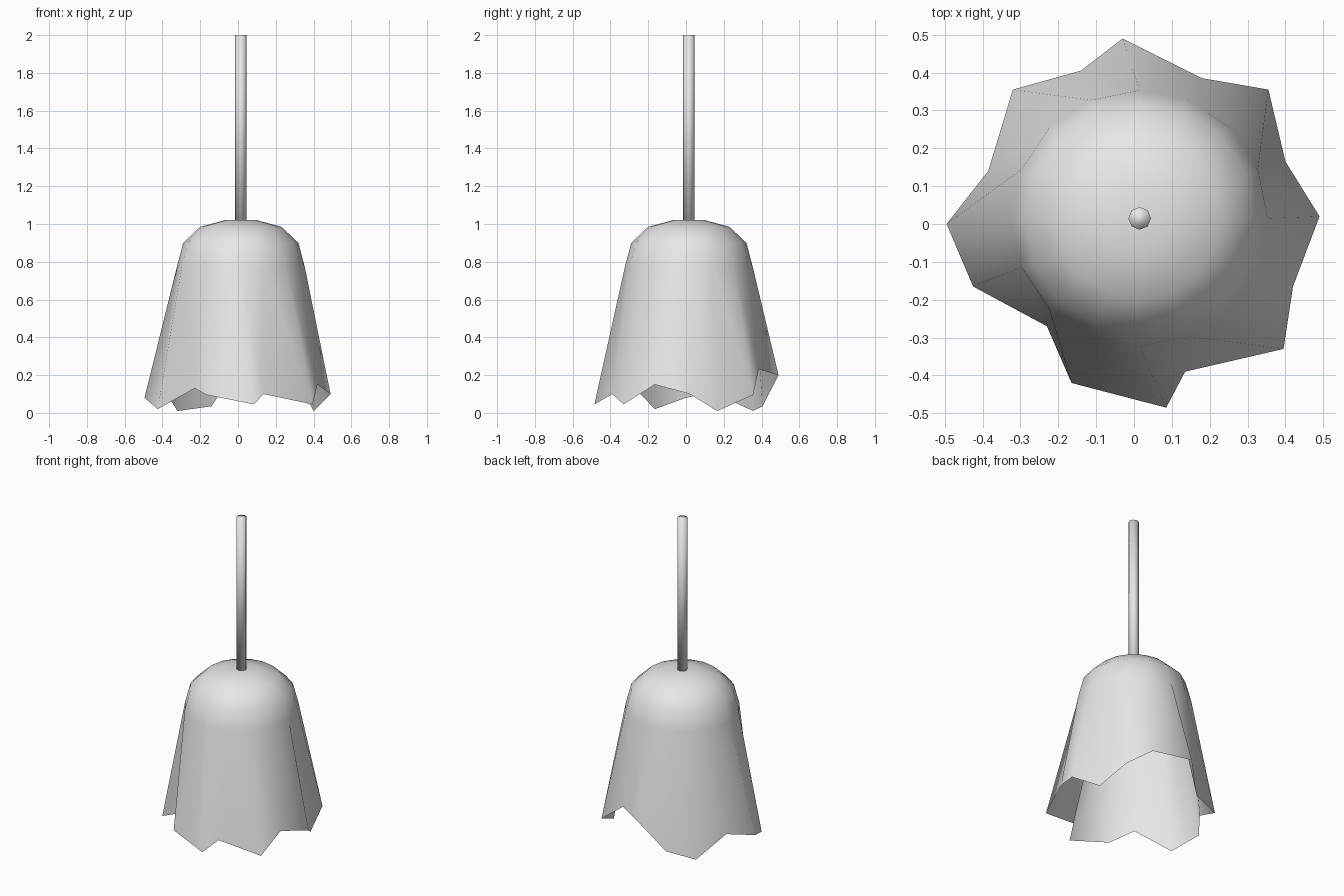
import bpy
import bmesh
from math import cos, sin, pi

cube = bpy.data.objects.get("Cube")
if cube:
    bpy.data.objects.remove(cube, do_unlink=True)

SIDES = 16
CX = CY = 0.015

grey = bpy.data.materials.new("plain_grey")
grey.use_nodes = True
colour = (0.8, 0.8, 0.8, 1)
grey.diffuse_color = colour
grey.node_tree.nodes["Principled BSDF"].inputs["Base Color"].default_value = colour


def add_object(name, bm):
    """Turn a bmesh into a smooth grey object."""
    bmesh.ops.recalc_face_normals(bm, faces=bm.faces)
    for face in bm.faces:
        face.smooth = True
    mesh = bpy.data.meshes.new(name)
    bm.to_mesh(mesh)
    bm.free()
    mesh.materials.append(grey)
    obj = bpy.data.objects.new(name, mesh)
    bpy.context.collection.objects.link(obj)
    return obj


def ring(bm, radius, z, sides):
    return [bm.verts.new((CX + radius * cos(2 * pi * i / sides),
                          CY + radius * sin(2 * pi * i / sides), z))
            for i in range(sides)]


def bridge(bm, upper, lower):
    n = len(upper)
    for i in range(n):
        j = (i + 1) % n
        bm.faces.new((upper[i], lower[i], lower[j], upper[j]))


# Ragged hem, counter-clockwise from the left side
hem = [(.49, .02, .10), (.40, .165, .01), (.355, .355, .095), (.18, .385, .23),
       (-.03, .49, .20), (-.14, .405, .035), (-.32, .355, .01), (-.385, .14, .11),
       (-.495, 0, .08), (-.425, -.165, .02), (-.23, -.27, .13), (-.165, -.42, .095),
       (.085, -.485, .045), (.135, -.39, .10), (.395, -.33, .045), (.42, -.165, .15)]

# Bell: round dome flaring straight down to the hem, open below
bm = bmesh.new()
dome = [(.085, 1.02), (.215, .985), (.305, .90), (.338, .775)]
rings = [ring(bm, r, z, SIDES) for r, z in dome]
rings.append([bm.verts.new(p) for p in hem])
bm.faces.new(rings[0])
for upper, lower in zip(rings, rings[1:]):
    bridge(bm, upper, lower)
add_object("bell_flower", bm)

# Stem: thin eight-sided rod rising from the dome
bm = bmesh.new()
top, bottom = ring(bm, .03, 2.0, 8), ring(bm, .03, 1.0, 8)
bridge(bm, top, bottom)
bm.faces.new(top)
bm.faces.new(bottom)
add_object("stem", bm)
